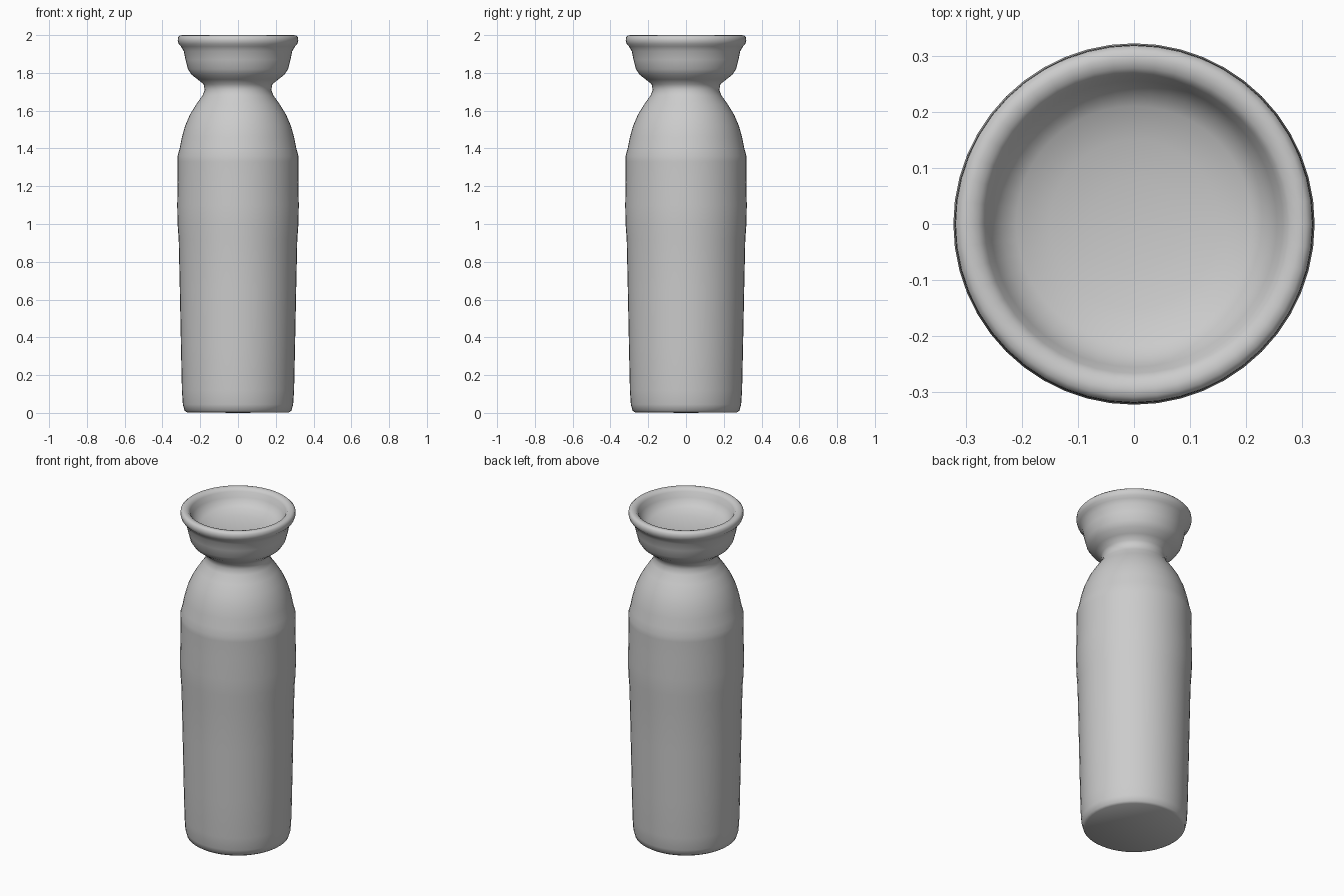
import bpy, bmesh, math

if "Cube" in bpy.data.objects:
    bpy.data.objects.remove(bpy.data.objects["Cube"])

SIDES = 48


def lathe(name, profile):
    """Spin (radius, height) points around z; end points on the axis close the form."""
    bm = bmesh.new()
    verts = [bm.verts.new((r, 0, z)) for r, z in profile]
    edges = [bm.edges.new(pair) for pair in zip(verts, verts[1:])]
    bmesh.ops.spin(bm, geom=verts + edges, cent=(0, 0, 0), axis=(0, 0, 1),
                   angle=math.tau, steps=SIDES, use_duplicate=False)
    bmesh.ops.remove_doubles(bm, verts=bm.verts, dist=0.0005)
    bmesh.ops.recalc_face_normals(bm, faces=bm.faces)
    mesh = bpy.data.meshes.new(name)
    bm.to_mesh(mesh)
    bm.free()
    obj = bpy.data.objects.new(name, mesh)
    bpy.context.collection.objects.link(obj)
    bpy.ops.object.select_all(action='DESELECT')
    obj.select_set(True)
    bpy.context.view_layer.objects.active = obj
    bpy.ops.object.shade_smooth_by_angle(angle=math.radians(50))
    return obj


# Tapered body with its soft shoulder ridge
body = [(0, 0), (0.27, 0.003), (0.283, 0.012), (0.292, 0.045), (0.297, 0.12),
        (0.302, 0.35), (0.308, 0.65), (0.314, 0.92), (0.32, 1.0),
        (0.322, 1.1), (0.319, 1.22), (0.32, 1.33), (0.32, 1.36)]
# Domed shoulder narrowing into the neck
shoulder = [(0.309, 1.40), (0.297, 1.46), (0.28, 1.52), (0.254, 1.58),
            (0.22, 1.635), (0.188, 1.68), (0.176, 1.71), (0.182, 1.74)]
# Flared cup and rolled lip
cup = [(0.213, 1.765), (0.245, 1.79), (0.265, 1.82), (0.278, 1.87),
       (0.287, 1.915), (0.302, 1.94), (0.314, 1.953), (0.319, 1.97),
       (0.318, 1.988), (0.308, 1.998), (0.295, 2.0), (0.278, 1.996)]
# Shallow dished inside of the cup
dish = [(0.266, 1.982), (0.255, 1.95), (0.235, 1.92), (0.21, 1.903),
        (0.15, 1.886), (0.08, 1.876), (0, 1.873)]

lathe("bottle_vase", body + shoulder + cup + dish)
